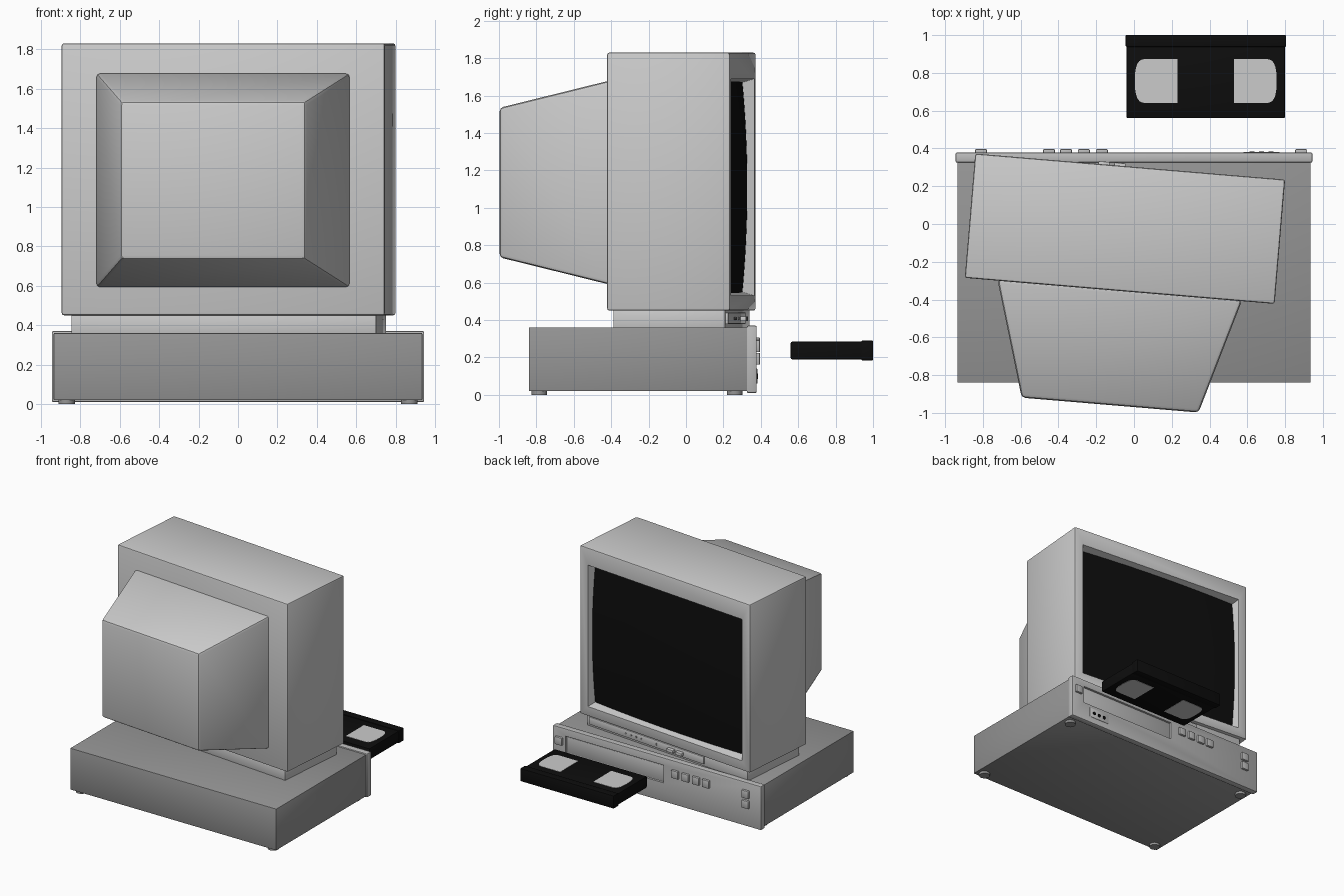
import bpy, bmesh, math
from mathutils import Matrix, Vector

if "Cube" in bpy.data.objects:
    bpy.data.objects.remove(bpy.data.objects["Cube"])


def material(name, v):
    m = bpy.data.materials.new(name)
    m.diffuse_color = (v, v, v, 1)
    m.use_nodes = True
    m.node_tree.nodes["Principled BSDF"].inputs["Base Color"].default_value = m.diffuse_color
    return m


BLACK = material("black", 0.004)
DARK = material("dark_grey", 0.3)
MID = material("mid_grey", 0.5)
WORLD = Matrix.Identity(4)
# The television is turned slightly on top of the recorder
TV = Matrix.Translation((-0.048, -0.025, 0)) @ Matrix.Rotation(math.radians(-4.8), 4, 'Z')


def finish(name, bm, mat=None, frame=WORLD):
    bmesh.ops.recalc_face_normals(bm, faces=bm.faces)
    me = bpy.data.meshes.new(name)
    bm.to_mesh(me)
    bm.free()
    ob = bpy.data.objects.new(name, me)
    bpy.context.collection.objects.link(ob)
    ob.matrix_world = frame
    if mat:
        me.materials.append(mat)
    return ob


def loft(name, r1, y1, r2, y2, bevel=0, mat=None, frame=WORLD):
    """Solid between two xz rectangles (x0, x1, z0, z1) at two depths."""
    bm = bmesh.new()
    rings = []
    for (x0, x1, z0, z1), y in ((r1, y1), (r2, y2)):
        rings.append([bm.verts.new((x, y, z)) for x, z in
                      ((x0, z0), (x1, z0), (x1, z1), (x0, z1))])
    a, b = rings
    bm.faces.new(a)
    bm.faces.new(b)
    for i in range(4):
        j = (i + 1) % 4
        bm.faces.new((a[i], a[j], b[j], b[i]))
    bmesh.ops.recalc_face_normals(bm, faces=bm.faces)
    if bevel:
        bmesh.ops.bevel(bm, geom=bm.edges[:], offset=bevel, segments=2,
                        profile=0.5, affect='EDGES')
    return finish(name, bm, mat, frame)


def box(name, x, y, z, bevel=0, mat=None, frame=WORLD):
    return loft(name, (*x, *z), y[0], (*x, *z), y[1], bevel, mat, frame)


def cylinder(name, centre, r, depth, axis='Z', mat=None, frame=WORLD, sides=16):
    bm = bmesh.new()
    m = Matrix.Translation(centre)
    if axis == 'Y':
        m = m @ Matrix.Rotation(math.pi / 2, 4, 'X')
    bmesh.ops.create_cone(bm, cap_ends=True, segments=sides, radius1=r,
                          radius2=r, depth=depth, matrix=m)
    return finish(name, bm, mat, frame)


def cut(ob, cutter):
    mod = ob.modifiers.new("opening", 'BOOLEAN')
    mod.operation = 'DIFFERENCE'
    mod.solver = 'EXACT'
    mod.object = cutter
    cutter.hide_render = True
    cutter.hide_viewport = True


# Television cabinet with a tapered screen opening
cabinet = box("tv_cabinet", (-0.823, 0.823), (-0.33, 0.33), (0.45, 1.83), 0.012, frame=TV)
opening = loft("screen_opening_cutter", (-0.751, 0.751, 0.524, 1.696), 0.35,
               (-0.72, 0.72, 0.555, 1.665), 0.25, frame=TV)
cut(cabinet, opening)

# Tapered tube housing behind the cabinet
loft("tv_back_housing", (-0.65, 0.65, 0.588, 1.682), -0.325,
     (-0.47, 0.47, 0.735, 1.535), -0.937, 0.02, frame=TV)

# Bulging screen
bm = bmesh.new()
bmesh.ops.create_grid(bm, x_segments=16, y_segments=16, size=1)
for v in bm.verts:
    u, w = v.co.x, v.co.y
    v.co = Vector((0.735 * u, 0.31 - 0.018 * u * u - 0.027 * w * w, 1.11 + 0.575 * w))
bmesh.ops.reverse_faces(bm, faces=bm.faces)
screen = finish("tv_screen", bm, BLACK, TV)

# Pedestal with its control strip
box("tv_pedestal", (-0.776, 0.776), (-0.3, 0.3), (0.355, 0.46), 0.004, frame=TV)
box("control_strip", (-0.36, 0.75), (0.29, 0.315), (0.378, 0.44), 0.004, frame=TV)
for i, x in enumerate((-0.14, -0.055)):
    box(f"tv_button_{i}", (x - 0.03, x + 0.03), (0.31, 0.345), (0.395, 0.42), 0.004, frame=TV)
for i, x in enumerate((0.39, 0.34, 0.29, 0.24, 0.095)):
    cylinder(f"tv_control_dot_{i}", (x, 0.315, 0.408), 0.009, 0.008, 'Y', DARK, TV, 10)

# Recorder body, feet and front panel with a tape slot
box("recorder_body", (-0.935, 0.935), (-0.84, 0.34), (0.02, 0.36), 0.004, DARK)
for sx in (-1, 1):
    for y in (-0.785, 0.26):
        cylinder("recorder_foot", (sx * 0.87, y, 0.011), 0.042, 0.022, mat=DARK)
panel = box("recorder_front_panel", (-0.945, 0.945), (0.325, 0.378), (0.01, 0.37), 0.008, MID)
cut(panel, box("tape_slot_cutter", (-0.06, 0.83), (0.36, 0.42), (0.165, 0.31)))
box("tape_slot_flap", (-0.052, 0.822), (0.35, 0.366), (0.173, 0.302), 0.003, MID)

# Recorder buttons: power, transport row, channel pair
spots = [(0.885, 0.26)] + [(x, 0.265) for x in (-0.17, -0.265, -0.36, -0.45)]
spots += [(-0.81, 0.275), (-0.81, 0.193)]
for i, (x, z) in enumerate(spots):
    box(f"recorder_button_{i}", (x - 0.032, x + 0.032), (0.37, 0.396),
        (z - 0.032, z + 0.032), 0.006, MID)

# Socket plate with three sockets
box("socket_plate", (0.58, 0.77), (0.37, 0.381), (0.06, 0.14), 0.002)
for x in (0.625, 0.675, 0.725):
    cylinder("socket", (x, 0.381, 0.1), 0.014, 0.008, 'Y', BLACK)

# Cassette shell and hinged tape door
box("cassette_shell", (-0.04, 0.8), (0.56, 0.95), (0.19, 0.284), 0.008, BLACK)
box("cassette_door", (-0.044, 0.804), (0.938, 1.0), (0.185, 0.29), 0.004, BLACK)

# Cassette windows, rounded on the outer side, showing above and below
for side in (-1, 1):
    pts = [(0.15, -0.117), (0.15, 0.117)]
    for i in range(13):
        a = math.pi / 2 - math.pi * i / 12
        s, c = math.sin(a), max(0, math.cos(a))
        pts.append((0.315 + 0.06 * c ** 0.7,
                    0.117 * math.copysign(abs(s) ** 0.7, s)))
    bm = bmesh.new()
    f = bm.faces.new([bm.verts.new((0.38 + side * x, 0.757 + y, 0.188)) for x, y in pts])
    top = bmesh.ops.extrude_face_region(bm, geom=[f])["geom"]
    bmesh.ops.translate(bm, vec=(0, 0, 0.098),
                        verts=[g for g in top if isinstance(g, bmesh.types.BMVert)])
    finish("cassette_window", bm)

# Smooth the rounded edges while keeping sharp corners
for ob in bpy.context.collection.objects:
    if not ob.hide_viewport:
        ob.select_set(True)
        bpy.context.view_layer.objects.active = ob
bpy.ops.object.shade_smooth_by_angle(angle=math.radians(35))
